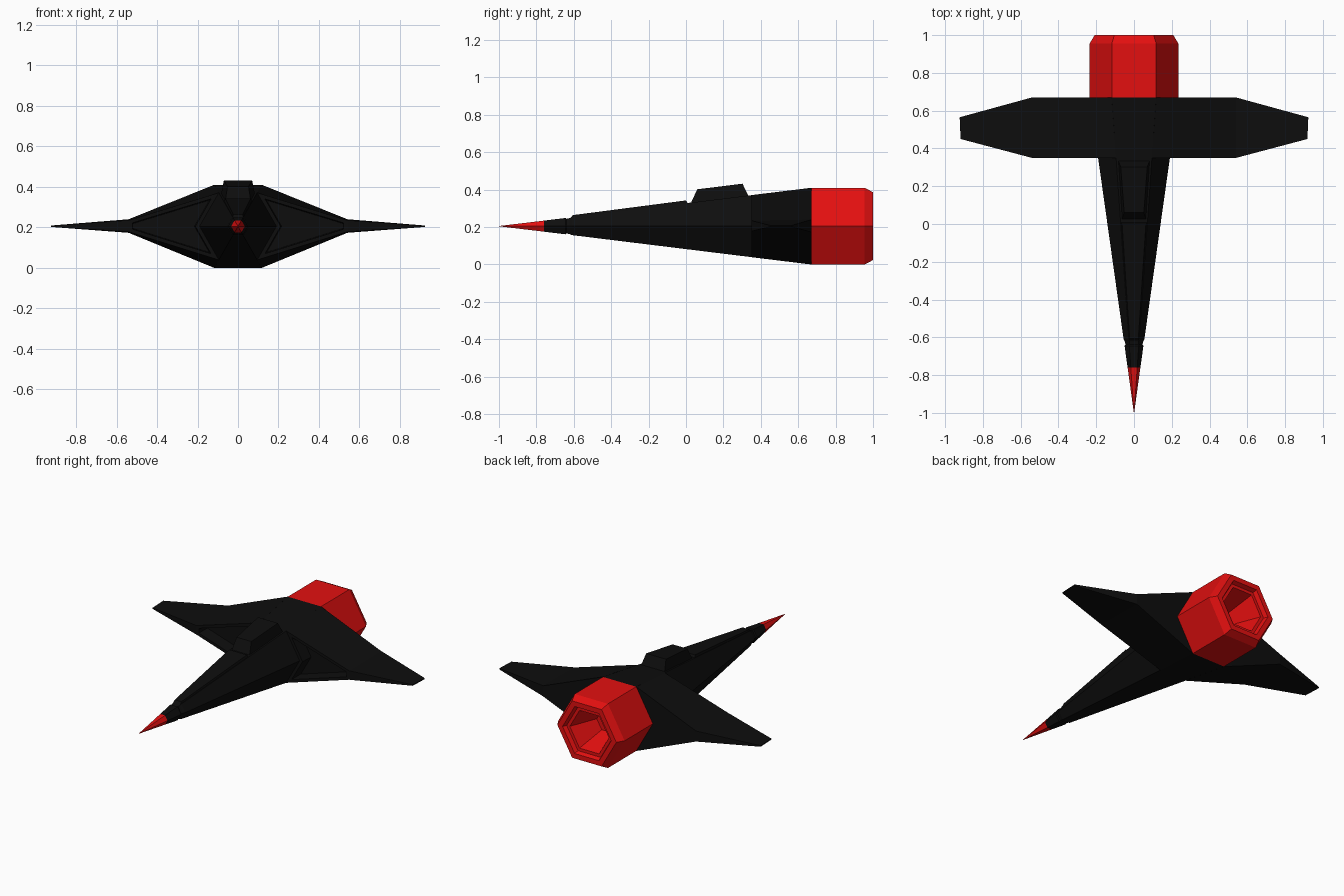
import bpy, bmesh, math

if "Cube" in bpy.data.objects:
    bpy.data.objects.remove(bpy.data.objects["Cube"])

ZC = 0.205                      # height of the centre line
FLAT = 0.872                    # half height of the hexagon relative to its half width


def material(name, rgb):
    m = bpy.data.materials.new(name)
    m.diffuse_color = (*rgb, 1)
    m.use_nodes = True
    m.node_tree.nodes["Principled BSDF"].inputs["Base Color"].default_value = m.diffuse_color
    return m


BLACK = material("black", (0.0042, 0.0042, 0.0042))
RED = material("red", (0.77, 0.005, 0.005))


def finish(bm, name, mat):
    bmesh.ops.recalc_face_normals(bm, faces=bm.faces)
    me = bpy.data.meshes.new(name)
    bm.to_mesh(me)
    bm.free()
    me.materials.append(mat)
    ob = bpy.data.objects.new(name, me)
    bpy.context.collection.objects.link(ob)
    return ob


def skin(bm, rings, cap=True):
    """Join equal-length rings of verts into a tube."""
    n = len(rings[0])
    for a, b in zip(rings, rings[1:]):
        for i in range(n):
            j = (i + 1) % n
            bm.faces.new((a[i], a[j], b[j], b[i]))
    if cap:
        bm.faces.new(rings[0])
        bm.faces.new(rings[-1])


def hex_loft(name, profile, mat):
    """Six-sided body along y from (y, radius) pairs."""
    bm = bmesh.new()
    rings = []
    for y, r in profile:
        rings.append([bm.verts.new((r * math.cos(k * math.pi / 3), y,
                                    ZC + r * FLAT * math.sin(k * math.pi / 3) / math.sin(math.pi / 3)))
                      for k in range(6)])
    skin(bm, rings)
    return finish(bm, name, mat)


def box_loft(name, sections, mat):
    """Trapezoid sections: (y bottom, y top, half bottom, half top, z bottom, z top)."""
    bm = bmesh.new()
    rings = [[bm.verts.new(p) for p in ((-wb, yb, zb), (wb, yb, zb), (wt, yt, zt), (-wt, yt, zt))]
             for yb, yt, wb, wt, zb, zt in sections]
    skin(bm, rings)
    return finish(bm, name, mat)


def cone_r(y):
    return 0.235 * (y + 1) / 1.67


def cone_top(y):
    return ZC + cone_r(y) * FLAT


# Nose tip and fuselage with a shallow groove behind the nose
hex_loft("nose_tip", [(-1.0, 0.0008), (-0.76, cone_r(-0.76))], RED)
hex_loft("fuselage", [(-0.76, cone_r(-0.76)), (-0.645, cone_r(-0.645)),
                      (-0.638, cone_r(-0.638) - 0.006), (-0.622, cone_r(-0.622) - 0.004),
                      (-0.61, cone_r(-0.61)), (0.67, 0.235)], BLACK)

# Raised plate along the top of the fuselage
box_loft("spine_plate", [(y, y + s, cone_r(y) * 0.5, cone_r(y) * 0.44, cone_top(y) - 0.01, cone_top(y) + 0.013)
                         for y, s in ((-0.625, 0.02), (0.015, -0.015))], BLACK)

# Canopy
box_loft("canopy", [(0.02, 0.06, 0.065, 0.052, 0.315, 0.402),
                    (0.34, 0.302, 0.085, 0.07, 0.355, 0.432)], BLACK)

# Engine block with chamfered rim and hollow nozzle
hex_loft("engine", [(0.67, 0.235), (0.955, 0.235), (1.0, 0.208), (1.0, 0.172), (0.975, 0.16),
                    (0.975, 0.138), (0.80, 0.07)], RED)

# Wing: root block hugging the hexagon, tapered tip, recessed intake in front
bm = bmesh.new()
front = [bm.verts.new((x, 0.35, z)) for x, z in
         ((0.095, 0.371), (0.54, 0.235), (0.54, 0.178), (0.095, 0.039), (0.19, ZC))]
back = [bm.verts.new((x, 0.67, z)) for x, z in
        ((0.118, 0.41), (0.54, 0.24), (0.54, 0.173), (0.118, 0.0), (0.235, ZC))]
for i in (0, 2, 3, 4):
    j = (i + 1) % 5
    bm.faces.new((front[i], front[j], back[j], back[i]))
intake = bm.faces.new(front)
bm.faces.new(back)
tip = [bm.verts.new(p) for p in ((0.918, 0.45, 0.209), (0.923, 0.565, 0.209),
                                 (0.923, 0.565, 0.202), (0.918, 0.45, 0.202))]
root = [front[1], back[1], back[2], front[2]]
skin(bm, [root, tip], cap=False)
bm.faces.new(tip)
bmesh.ops.recalc_face_normals(bm, faces=bm.faces)
bmesh.ops.inset_individual(bm, faces=[intake], thickness=0.018, use_even_offset=True)
bmesh.ops.inset_individual(bm, faces=[intake], thickness=0.004, depth=-0.08, use_even_offset=True)
wing = finish(bm, "wings", BLACK)
wing.modifiers.new("mirror", 'MIRROR').use_mirror_merge = False

# Top and bottom hull decks between the wings
for name, s in (("upper_deck", 1), ("lower_deck", -1)):
    box_loft(name, [(y, y, r * 0.45, r * 0.5, ZC + s * r * 0.8, ZC + s * r * FLAT)
                    for y, r in ((0.35, cone_r(0.35)), (0.67, 0.235))], BLACK)
